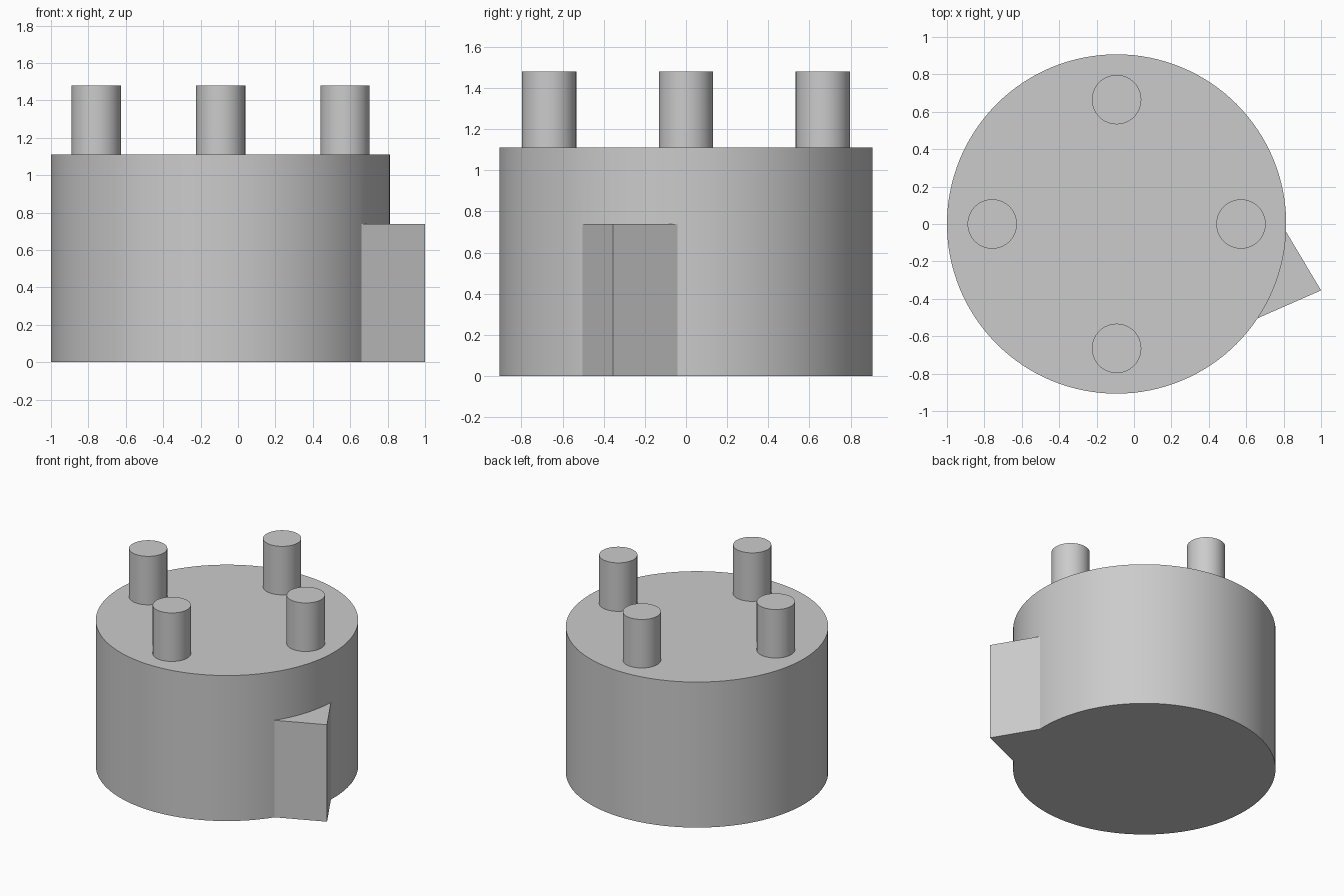
import bpy, bmesh, math

if "Cube" in bpy.data.objects:
    bpy.data.objects.remove(bpy.data.objects["Cube"])

CX, R, H = -0.093, 0.907, 1.11      # drum centre, radius, height
PEG_R, PEG_D, TOP = 0.132, 0.665, 1.48
WEDGE_H = 0.74

grey = bpy.data.materials.new("plain grey")
grey.diffuse_color = (0.6, 0.6, 0.6, 1)
grey.use_nodes = True
grey.node_tree.nodes["Principled BSDF"].inputs["Base Color"].default_value = grey.diffuse_color


def prism(name, outline, z0, z1):
    """Extrude a counter-clockwise outline from z0 to z1."""
    bm = bmesh.new()
    low = [bm.verts.new((x, y, z0)) for x, y in outline]
    high = [bm.verts.new((x, y, z1)) for x, y in outline]
    bm.faces.new(low[::-1])
    bm.faces.new(high)
    n = len(outline)
    for i in range(n):
        j = (i + 1) % n
        bm.faces.new((low[i], low[j], high[j], high[i]))
    me = bpy.data.meshes.new(name)
    bm.to_mesh(me)
    bm.free()
    me.materials.append(grey)
    ob = bpy.data.objects.new(name, me)
    bpy.context.collection.objects.link(ob)
    return ob


def circle(x, y, r, n):
    return [(x + r * math.cos(math.tau * i / n), y + r * math.sin(math.tau * i / n))
            for i in range(n)]


# Round body
drum = prism("drum", circle(CX, 0, R, 128), 0, H)

# Pointed tooth on the right side, its edges carried on into the drum
tooth = prism("tooth", [(1.0, -0.355), (0.73, 0.098), (0.46, -0.592)], 0, WEDGE_H)

# Four pegs on top
parts = [tooth]
for i in range(4):
    a = i * math.pi / 2
    parts.append(prism(f"peg_{i + 1}",
                       circle(CX + PEG_D * math.cos(a), PEG_D * math.sin(a), PEG_R, 64),
                       H - 0.1, TOP))

# Merge everything into one solid
bpy.context.view_layer.objects.active = drum
for part in parts:
    mod = drum.modifiers.new("join_" + part.name, "BOOLEAN")
    mod.operation = "UNION"
    mod.solver = "EXACT"
    mod.object = part
    bpy.ops.object.modifier_apply(modifier=mod.name)
    bpy.data.objects.remove(part)

# Smooth round walls, sharp edges
bpy.ops.object.select_all(action="DESELECT")
drum.select_set(True)
bpy.ops.object.shade_smooth_by_angle(angle=math.radians(30))
